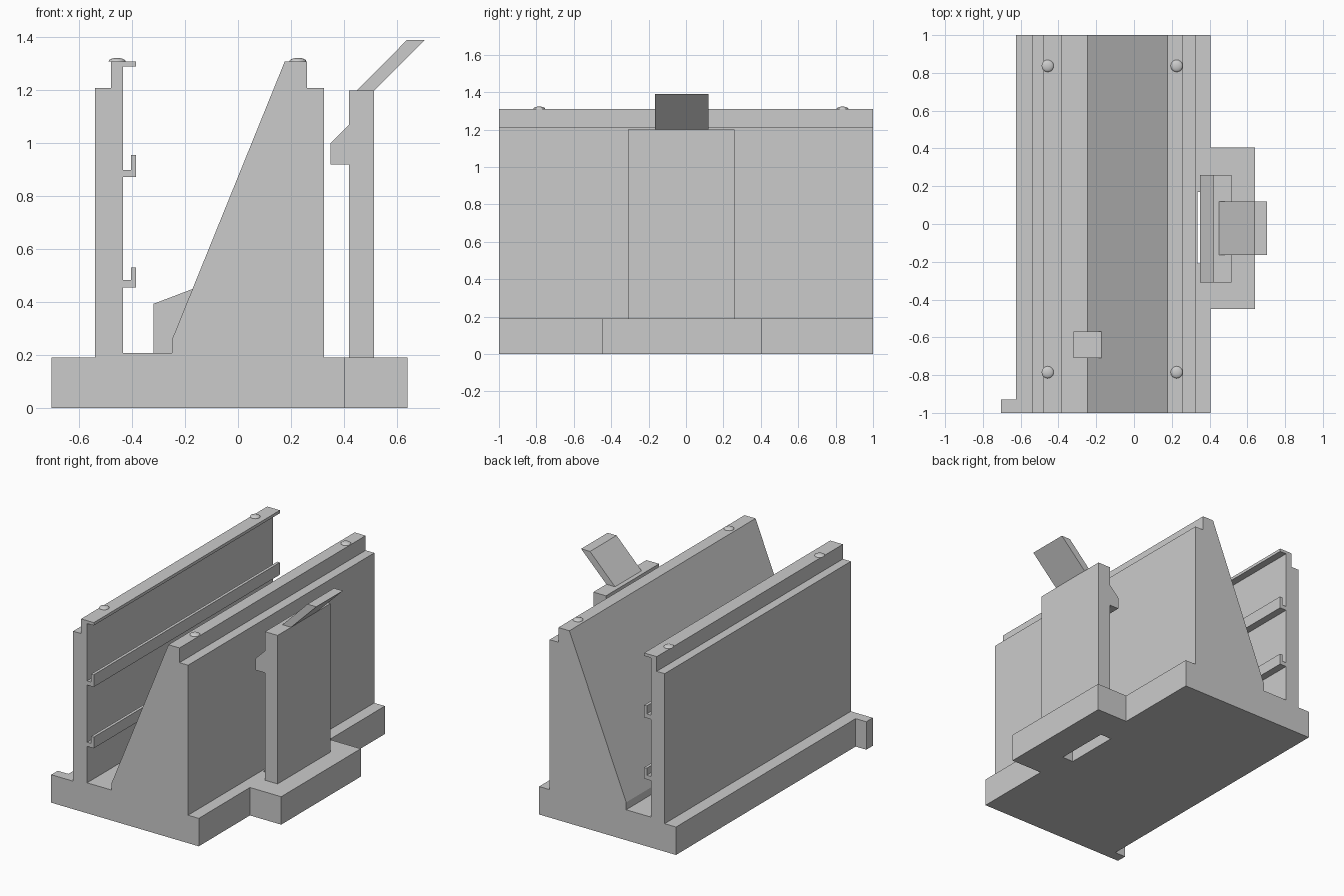
import bpy, bmesh
from mathutils import Matrix

cube = bpy.data.objects.get("Cube")
if cube:
    bpy.data.objects.remove(cube, do_unlink=True)

# Single plain grey
grey = bpy.data.materials.new("plain grey")
colour = (0.6, 0.6, 0.6, 1)
grey.diffuse_color = colour
grey.use_nodes = True
grey.node_tree.nodes["Principled BSDF"].inputs["Base Color"].default_value = colour


def finish(name, bm):
    bmesh.ops.recalc_face_normals(bm, faces=bm.faces)
    mesh = bpy.data.meshes.new(name)
    bm.to_mesh(mesh)
    bm.free()
    mesh.materials.append(grey)
    obj = bpy.data.objects.new(name, mesh)
    bpy.context.collection.objects.link(obj)
    return obj


def extrude(name, profile, y0, y1):
    """Sweep an (x, z) outline along y."""
    bm = bmesh.new()
    face = bm.faces.new([bm.verts.new((x, y0, z)) for x, z in profile])
    new = bmesh.ops.extrude_face_region(bm, geom=[face])["geom"]
    verts = [v for v in new if isinstance(v, bmesh.types.BMVert)]
    bmesh.ops.translate(bm, verts=verts, vec=(0, y1 - y0, 0))
    return finish(name, bm)


def box(name, x0, x1, y0, y1, z0, z1):
    return extrude(name, [(x0, z0), (x1, z0), (x1, z1), (x0, z1)], y0, y1)


BASE, TOP, STEP, FLOOR = 0.19, 1.31, 1.21, 0.207
WALL, LIP, CATCH = -0.435, -0.385, -0.405


def rail(z, height):
    """L-shaped rail on the inner side of the wall, listed top down."""
    return [(WALL, z + 0.028), (CATCH, z + 0.028), (CATCH, z + height),
            (LIP, z + height), (LIP, z), (WALL, z)]


# Base, railed wall and sloping wedge as one section
section = [(-0.625, 0), (-0.625, BASE), (-0.54, BASE), (-0.54, STEP),
           (-0.48, STEP), (-0.48, TOP), (LIP, TOP), (LIP, 1.29), (WALL, 1.29)]
section += rail(0.872, 0.083) + rail(0.455, 0.076)
section += [(WALL, FLOOR), (-0.25, FLOOR), (-0.25, 0.257), (0.177, TOP),
            (0.26, TOP), (0.26, STEP), (0.325, STEP), (0.325, BASE),
            (0.405, BASE), (0.405, 0)]
body = extrude("body", section, -1, 1)

# Base extensions
box("corner_tab", -0.705, -0.625, -1, -0.93, 0, BASE)
ledge = box("clip_ledge", 0.405, 0.64, -0.45, 0.405, 0, BASE)

# Slot through the base beside the clip
cutter = box("slot_cutter", 0.337, 0.42, -0.21, 0.17, -0.1, 0.4)
cutter.hide_render = True
for obj in (body, ledge):
    mod = obj.modifiers.new("slot", "BOOLEAN")
    mod.operation = "DIFFERENCE"
    mod.solver = "EXACT"
    mod.object = cutter
    bpy.context.view_layer.objects.active = obj
    bpy.ops.object.modifier_apply(modifier=mod.name)
bpy.data.objects.remove(cutter, do_unlink=True)

# Small stop block on the slope
extrude("stop_block", [(-0.32, FLOOR), (-0.32, 0.393), (-0.17, 0.45),
                       (-0.25, 0.257), (-0.25, FLOOR)], -0.71, -0.57)

# Clip with hooked nose and angled thumb lever
extrude("clip", [(0.42, BASE), (0.515, BASE), (0.515, 1.2), (0.42, 1.2),
                 (0.42, 1.07), (0.35, 1.0), (0.35, 0.92), (0.42, 0.92)],
        -0.31, 0.26)
extrude("thumb_lever", [(0.45, 1.2), (0.515, 1.2), (0.705, 1.39),
                        (0.638, 1.39)], -0.165, 0.12)

# Shallow domes on the two top edges
for side, x in (("right", -0.457), ("left", 0.226)):
    for end, y in (("front", -0.785), ("back", 0.837)):
        bm = bmesh.new()
        bmesh.ops.create_uvsphere(bm, u_segments=20, v_segments=12, radius=0.032)
        bmesh.ops.bisect_plane(bm, geom=bm.verts[:] + bm.edges[:] + bm.faces[:],
                               plane_co=(0, 0, 0), plane_no=(0, 0, -1),
                               clear_outer=True)
        bmesh.ops.holes_fill(bm, edges=[e for e in bm.edges if e.is_boundary])
        bm.transform(Matrix.Translation((x, y, TOP)) @ Matrix.Diagonal((1, 1, 0.4, 1)))
        dome = finish(f"{side}_{end}_dome", bm)
        bpy.ops.object.select_all(action="DESELECT")
        dome.select_set(True)
        bpy.context.view_layer.objects.active = dome
        bpy.ops.object.shade_smooth_by_angle()
